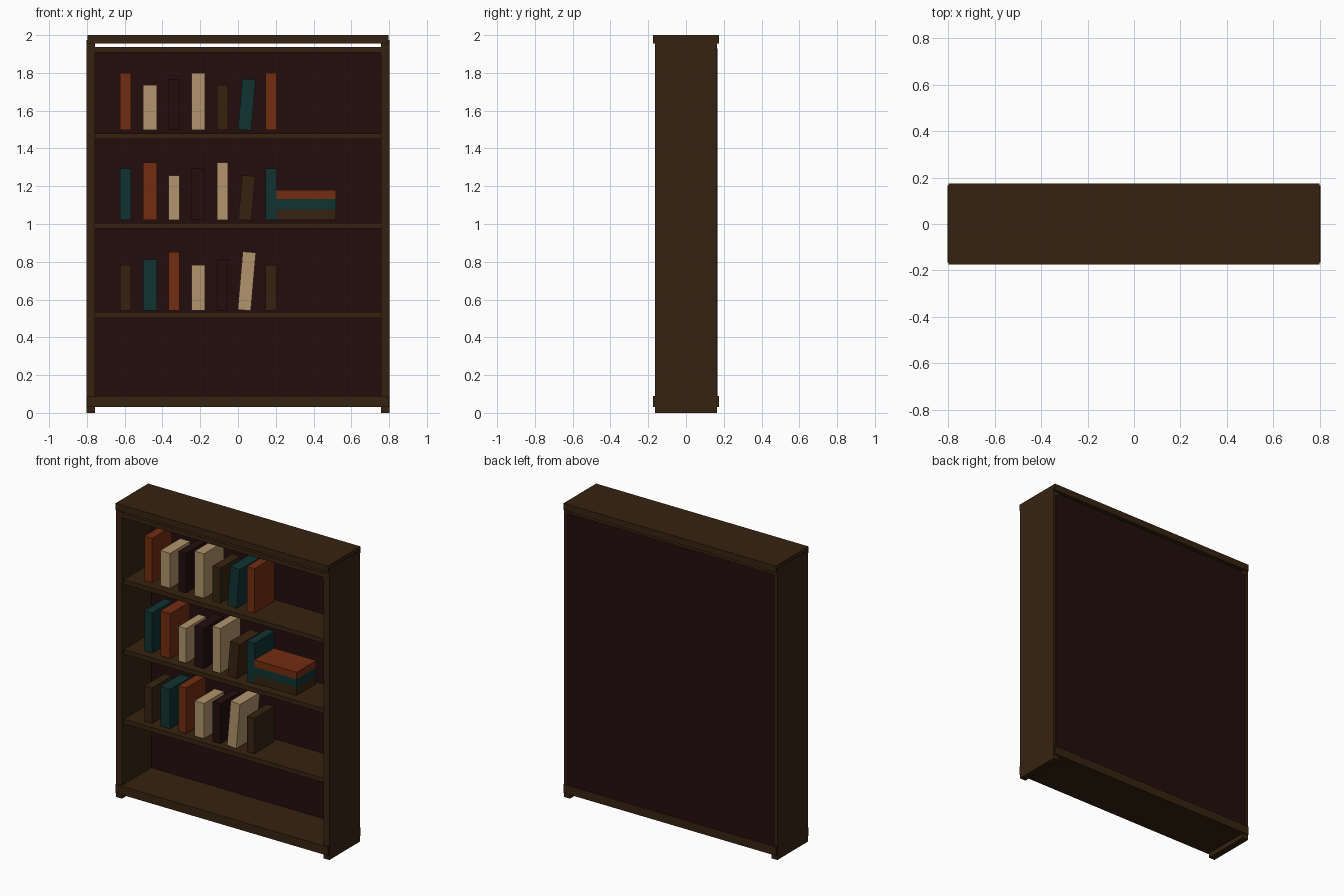
import bpy
import math

if "Cube" in bpy.data.objects:
    bpy.data.objects.remove(bpy.data.objects["Cube"])


def material(name, rgb):
    m = bpy.data.materials.new(name)
    m.diffuse_color = (*rgb, 1)
    m.use_nodes = True
    m.node_tree.nodes["Principled BSDF"].inputs["Base Color"].default_value = m.diffuse_color
    return m


WOOD = material("walnut_wood", (0.037, 0.0165, 0.005))
DARK = material("dark_backing", (0.0175, 0.0043, 0.0043))
RUST = material("rust_cover", (0.17, 0.026, 0.005))
CREAM = material("cream_cover", (0.44, 0.295, 0.15))
TEAL = material("teal_cover", (0.005, 0.033, 0.031))


def box(name, x, y, z, mat, lean=0.0):
    """Box from (min, max) ranges, optionally leaning about its front-to-back axis."""
    bpy.ops.mesh.primitive_cube_add(size=1)
    ob = bpy.context.object
    ob.name = name
    ob.location = [(a + b) / 2 for a, b in (x, y, z)]
    ob.scale = [b - a for a, b in (x, y, z)]
    ob.rotation_euler.y = lean
    ob.data.materials.append(mat)
    return ob


# Carcass: sides, top cap, rail board under the cap, base board, backing
for label, s in (("left", -1), ("right", 1)):
    box(label + "_side", sorted((s * 0.757, s * 0.802)), (-0.165, 0.165), (0, 1.975), WOOD)
box("top_cap", (-0.798, 0.798), (-0.175, 0.175), (1.955, 2.0), WOOD)
box("upper_board", (-0.757, 0.757), (-0.165, 0.165), (1.908, 1.938), WOOD)
box("base_board", (-0.798, 0.798), (-0.175, 0.175), (0.032, 0.09), WOOD)
box("back_panel", (-0.785, 0.785), (0.15, 0.167), (0.085, 1.93), DARK)

# Shelves
for i, top in enumerate((0.533, 1.006, 1.48)):
    box(f"shelf_{i + 1}", (-0.757, 0.757), (-0.145, 0.152), (top - 0.031, top), WOOD)

# Upright books: base height, then (cover, height) from left to right; the sixth leans
rows = (
    (1.497, ((RUST, .303), (CREAM, .238), (DARK, .27), (CREAM, .303),
             (WOOD, .238), (TEAL, .27), (RUST, .303))),
    (1.020, ((TEAL, .273), (RUST, .305), (CREAM, .236), (DARK, .273),
             (CREAM, .305), (WOOD, .236), (TEAL, .273))),
    (0.543, ((WOOD, .240), (TEAL, .269), (RUST, .309), (CREAM, .240),
             (DARK, .269), (CREAM, .309), (WOOD, .240))),
)
widths = (0.058, 0.074, 0.057, 0.070, 0.060, 0.070, 0.057)
for r, (base, books) in enumerate(rows):
    for i, (mat, h) in enumerate(books):
        cx = -0.595 + i * 0.1283
        w = widths[i]
        lean = math.radians(5) if i == 5 else 0
        box(f"book_{r + 1}_{i + 1}", (cx - w / 2, cx + w / 2), (-0.115, 0.1),
            (base, base + h), mat, lean)

# Stack of lying books on the middle shelf
for i, (z0, z1, mat) in enumerate(((1.022, 1.077, WOOD), (1.077, 1.133, TEAL),
                                   (1.133, 1.18, RUST))):
    box(f"stacked_book_{i + 1}", (0.19, 0.52), (-0.113, 0.097), (z0, z1), mat)
